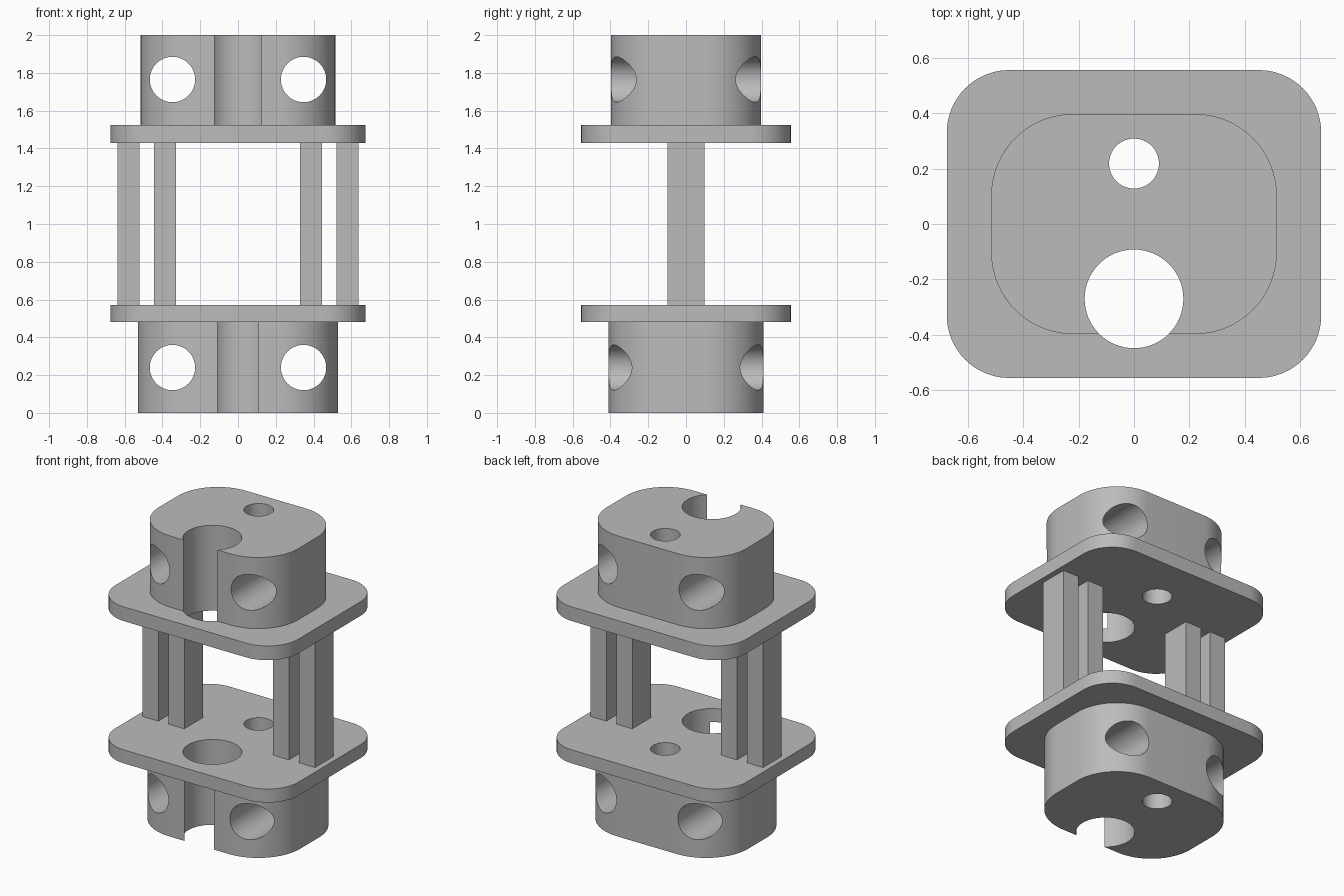
import bpy, bmesh
from math import pi, cos, sin

if "Cube" in bpy.data.objects:
    bpy.data.objects.remove(bpy.data.objects["Cube"])

GREY = (0.5, 0.5, 0.5, 1)
grey = bpy.data.materials.new("plain grey")
grey.use_nodes = True
grey.diffuse_color = GREY
grey.node_tree.nodes["Principled BSDF"].inputs["Base Color"].default_value = GREY


def rounded_slab(name, hx, hy, radius, z0, z1, steps=16):
    """Extruded rounded rectangle, hx and hy being half sizes."""
    bm = bmesh.new()
    verts = []
    for i, (sx, sy) in enumerate([(1, 1), (-1, 1), (-1, -1), (1, -1)]):
        for k in range(steps + 1):
            a = (i + k / steps) * pi / 2
            verts.append(bm.verts.new((sx * (hx - radius) + radius * cos(a),
                                       sy * (hy - radius) + radius * sin(a), z0)))
    face = bm.faces.new(verts)
    top = bmesh.ops.extrude_face_region(bm, geom=[face])["geom"]
    moved = [v for v in top if isinstance(v, bmesh.types.BMVert)]
    bmesh.ops.translate(bm, verts=moved, vec=(0, 0, z1 - z0))
    bmesh.ops.recalc_face_normals(bm, faces=bm.faces)
    mesh = bpy.data.meshes.new(name)
    bm.to_mesh(mesh)
    bm.free()
    mesh.materials.append(grey)
    obj = bpy.data.objects.new(name, mesh)
    bpy.context.collection.objects.link(obj)
    return obj


def activate(obj):
    bpy.ops.object.select_all(action="DESELECT")
    obj.select_set(True)
    bpy.context.view_layer.objects.active = obj


def drill(obj, location, radius, along_y=False):
    """Cut a round through hole, vertical or front to back."""
    bpy.ops.mesh.primitive_cylinder_add(
        vertices=64, radius=radius, depth=4, location=location,
        rotation=(pi / 2 if along_y else 0, 0, 0))
    cutter = bpy.context.object
    cutter.hide_render = True
    cutter.data.materials.append(grey)
    mod = obj.modifiers.new("hole", "BOOLEAN")
    mod.operation = "DIFFERENCE"
    mod.solver = "EXACT"
    mod.object = cutter
    activate(obj)
    bpy.ops.object.modifier_apply(modifier=mod.name)
    bpy.data.objects.remove(cutter)


# End blocks and flange plates
blocks = [rounded_slab("lower_block", 0.53, 0.41, 0.31, 0, 0.48),
          rounded_slab("upper_block", 0.515, 0.397, 0.295, 1.525, 2)]
plates = [rounded_slab("lower_plate", 0.675, 0.555, 0.225, 0.48, 0.57),
          rounded_slab("upper_plate", 0.675, 0.555, 0.225, 1.43, 1.525)]

# Vertical bores through every layer
for part in blocks + plates:
    drill(part, (0, -0.27, 1), 0.178)
    drill(part, (0, 0.218, 1), 0.09)

# Front-to-back holes in the blocks
for block, z in zip(blocks, (0.24, 1.765)):
    for side in (-1, 1):
        drill(block, (side * 0.347, 0, z), 0.12, along_y=True)

for part in blocks + plates:
    activate(part)
    bpy.ops.object.shade_smooth_by_angle(angle=pi / 6)

# Paired posts between the plates
for side, label in ((1, "left"), (-1, "right")):
    for x, place in ((0.387, "inner"), (0.579, "outer")):
        bpy.ops.mesh.primitive_cube_add(size=1, location=(side * x, 0, 1))
        post = bpy.context.object
        post.name = f"{label}_{place}_post"
        post.scale = (0.117, 0.195, 0.86)
        post.data.materials.append(grey)
